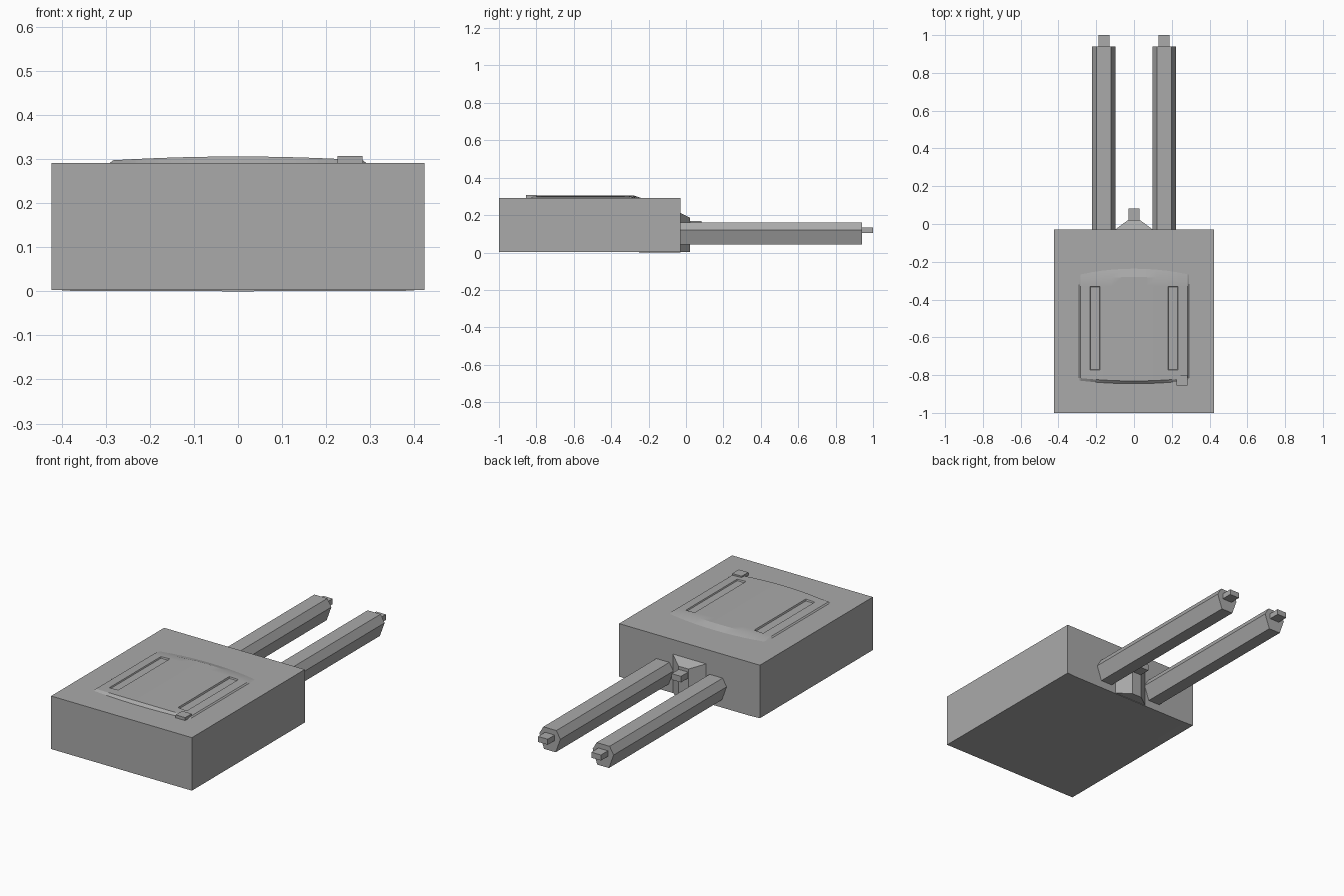
import bpy, bmesh

if "Cube" in bpy.data.objects:
    bpy.data.objects.remove(bpy.data.objects["Cube"])

grey = bpy.data.materials.new("plain_grey")
grey.diffuse_color = (0.4, 0.4, 0.4, 1)
grey.use_nodes = True
grey.node_tree.nodes["Principled BSDF"].inputs["Base Color"].default_value = grey.diffuse_color


def finish(name, bm, smooth=False):
    bmesh.ops.recalc_face_normals(bm, faces=bm.faces)
    me = bpy.data.meshes.new(name)
    bm.to_mesh(me)
    bm.free()
    me.materials.append(grey)
    ob = bpy.data.objects.new(name, me)
    bpy.context.collection.objects.link(ob)
    if smooth:
        bpy.context.view_layer.objects.active = ob
        ob.select_set(True)
        bpy.ops.object.shade_smooth_by_angle(angle=0.3)
        ob.select_set(False)
    return ob


def loft(name, ring_a, ring_b):
    """Closed solid between two matching outlines."""
    bm = bmesh.new()
    a = [bm.verts.new(p) for p in ring_a]
    b = [bm.verts.new(p) for p in ring_b]
    n = len(a)
    bm.faces.new(a)
    bm.faces.new(b[::-1])
    for i in range(n):
        bm.faces.new((a[i], b[i], b[(i + 1) % n], a[(i + 1) % n]))
    return finish(name, bm)


def box(name, x0, x1, y0, y1, z0, z1):
    ring = [(x0, y0), (x1, y0), (x1, y1), (x0, y1)]
    return loft(name, [(x, y, z0) for x, y in ring], [(x, y, z1) for x, y in ring])


# Main block
box("main_body", -0.423, 0.423, -1, -0.03, 0.003, 0.291)

# Six-sided prongs with small square tips
section = [(-0.039, 0.161), (0.039, 0.161), (0.063, 0.12),
           (0.035, 0.042), (-0.035, 0.042), (-0.063, 0.12)]
for side, cx in (("left", -0.16), ("right", 0.16)):
    loft(side + "_prong", [(cx + x, -0.03, z) for x, z in section],
         [(cx + x, 0.94, z) for x, z in section])
    box(side + "_prong_tip", cx - 0.029, cx + 0.029, 0.94, 1.0, 0.104, 0.134)

# Tapered block between the prongs, with a sloping top
plan = [(-0.1, -0.03), (-0.03, 0.022), (0.03, 0.022), (0.1, -0.03)]
loft("center_block", [(x, y, 0.003) for x, y in plan],
     [(x, y, 0.212 if y < 0 else 0.185) for x, y in plan])
box("center_block_tip", -0.028, 0.028, 0.02, 0.083, 0.135, 0.168)

# Shallow crowned plate on the underside
crown = [(-0.41, 0.003), (-0.37, 0.0005), (0, 0), (0.37, 0.0005), (0.41, 0.003)]
loft("underside_plate", [(x, -0.25, z) for x, z in crown],
     [(x, -0.03, z) for x, z in crown])

# Arched top panel with two long recessed slots
half = [0, 0.06, 0.12, 0.179, 0.182, 0.23, 0.233, 0.283, 0.291]
xs = [-x for x in half[:0:-1]] + half
ys = [-0.83, -0.815, -0.772, -0.769, -0.55, -0.333, -0.33, -0.31, -0.265]
bm = bmesh.new()
grid = []
for j, y in enumerate(ys):
    row = []
    for x in xs:
        t = 1 - (x / 0.291) ** 2
        z = 0.2965 + 0.009 * t
        if 0.18 < abs(x) < 0.232 and -0.77 < y < -0.332:
            z = 0.2935
        if j in (0, len(ys) - 1) or abs(x) > 0.29:
            z = 0.2905
        bow = -0.016 * t if j < 2 else (0.03 * t if j > 6 else 0)
        row.append(bm.verts.new((x, y + bow, z)))
    grid.append(row)
for r, s in zip(grid, grid[1:]):
    for i in range(len(xs) - 1):
        bm.faces.new((r[i], r[i + 1], s[i + 1], s[i]))
finish("top_panel", bm, smooth=True)

# Small square latch at the panel corner
box("corner_latch", 0.225, 0.282, -0.856, -0.80, 0.288, 0.307)
